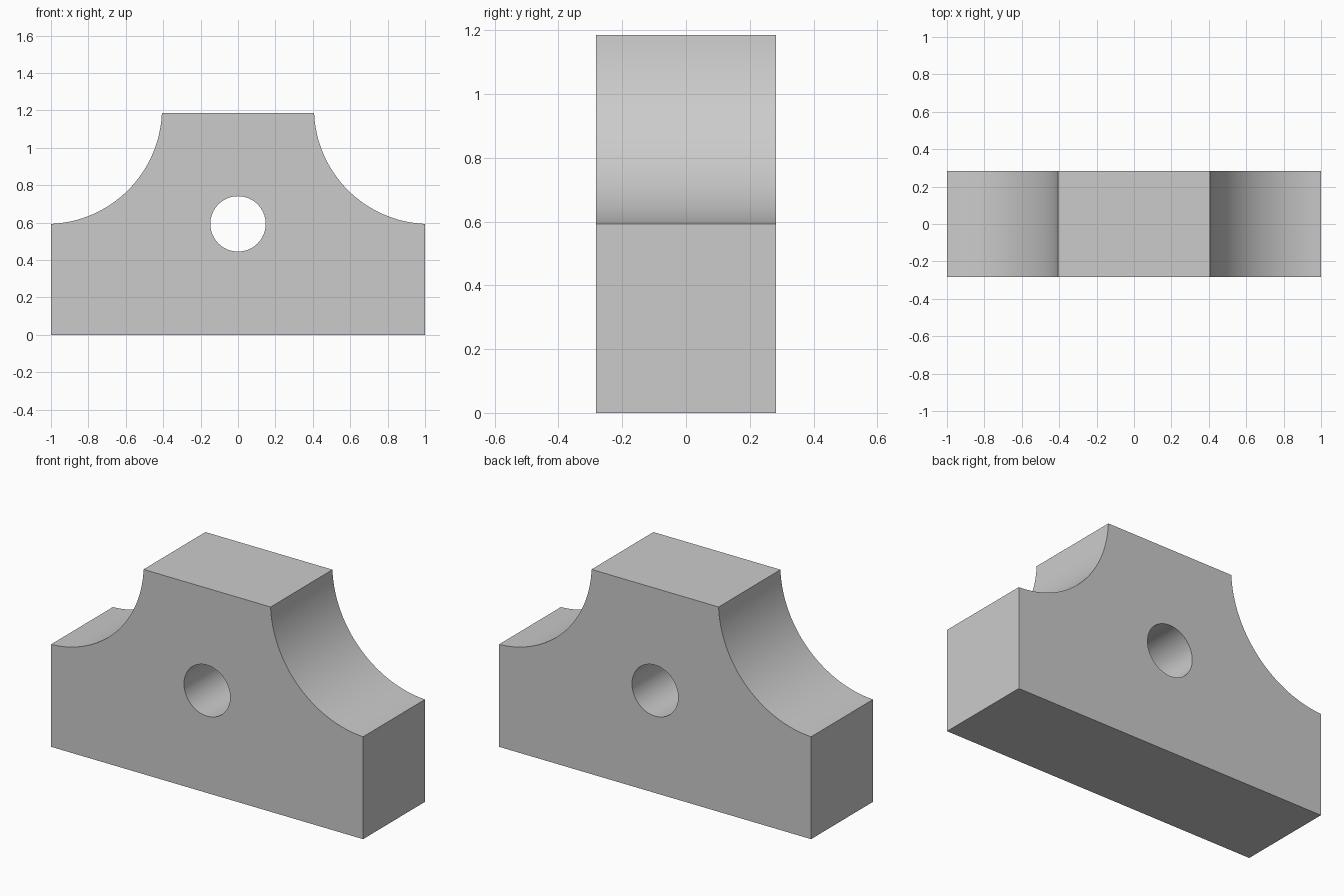
import bpy
import bmesh
from math import atan2, cos, sin, pi, hypot

cube = bpy.data.objects.get("Cube")
if cube:
    bpy.data.objects.remove(cube, do_unlink=True)

HALF_DEPTH = 0.283
HEIGHT = 1.186
SHOULDER = 0.593          # height of the side walls
TOP_HALF = 0.407          # half width of the top face
HOLE_RADIUS = 0.148
ARC_STEPS = 32

grey = bpy.data.materials.new("light grey")
grey.use_nodes = True
grey.diffuse_color = (0.6, 0.6, 0.6, 1)
grey.node_tree.nodes["Principled BSDF"].inputs["Base Color"].default_value = (0.6, 0.6, 0.6, 1)


def prism(name, outline):
    """Extrude an x-z outline symmetrically along y."""
    bm = bmesh.new()
    face = bm.faces.new([bm.verts.new((x, -HALF_DEPTH, z)) for x, z in outline])
    out = bmesh.ops.extrude_face_region(bm, geom=[face])
    verts = [v for v in out["geom"] if isinstance(v, bmesh.types.BMVert)]
    bmesh.ops.translate(bm, verts=verts, vec=(0, 2 * HALF_DEPTH, 0))
    bmesh.ops.recalc_face_normals(bm, faces=bm.faces)
    mesh = bpy.data.meshes.new(name)
    bm.to_mesh(mesh)
    bm.free()
    mesh.materials.append(grey)
    obj = bpy.data.objects.new(name, mesh)
    bpy.context.collection.objects.link(obj)
    return obj


# Concave shoulder arc, from the side wall up to the top face
OFFSET = 0.025
cx, cz = 1 + OFFSET, HEIGHT + OFFSET
radius = hypot(cx - TOP_HALF, OFFSET)
start = atan2(SHOULDER - cz, 1 - cx)
end = atan2(-OFFSET, TOP_HALF - cx)
arc = []
for i in range(ARC_STEPS + 1):
    a = start + (end - start) * i / ARC_STEPS
    arc.append((cx + radius * cos(a), cz + radius * sin(a)))

# Block with both shoulders
right_side = [(1, 0)] + arc
left_side = [(-x, z) for x, z in reversed(right_side)]
block = prism("bracket_block", right_side + left_side)

# Round through hole
bpy.ops.mesh.primitive_cylinder_add(vertices=64, radius=HOLE_RADIUS, depth=1,
                                    location=(0, 0, SHOULDER), rotation=(pi / 2, 0, 0))
cutter = bpy.context.object
cutter.name = "hole_cutter"
cutter.data.materials.append(grey)
cut = block.modifiers.new("through_hole", "BOOLEAN")
cut.operation = "DIFFERENCE"
cut.solver = "EXACT"
cut.object = cutter

bpy.ops.object.select_all(action="DESELECT")
block.select_set(True)
bpy.context.view_layer.objects.active = block
bpy.ops.object.modifier_apply(modifier=cut.name)
bpy.data.objects.remove(cutter, do_unlink=True)
bpy.ops.object.shade_smooth_by_angle(angle=pi / 6)
